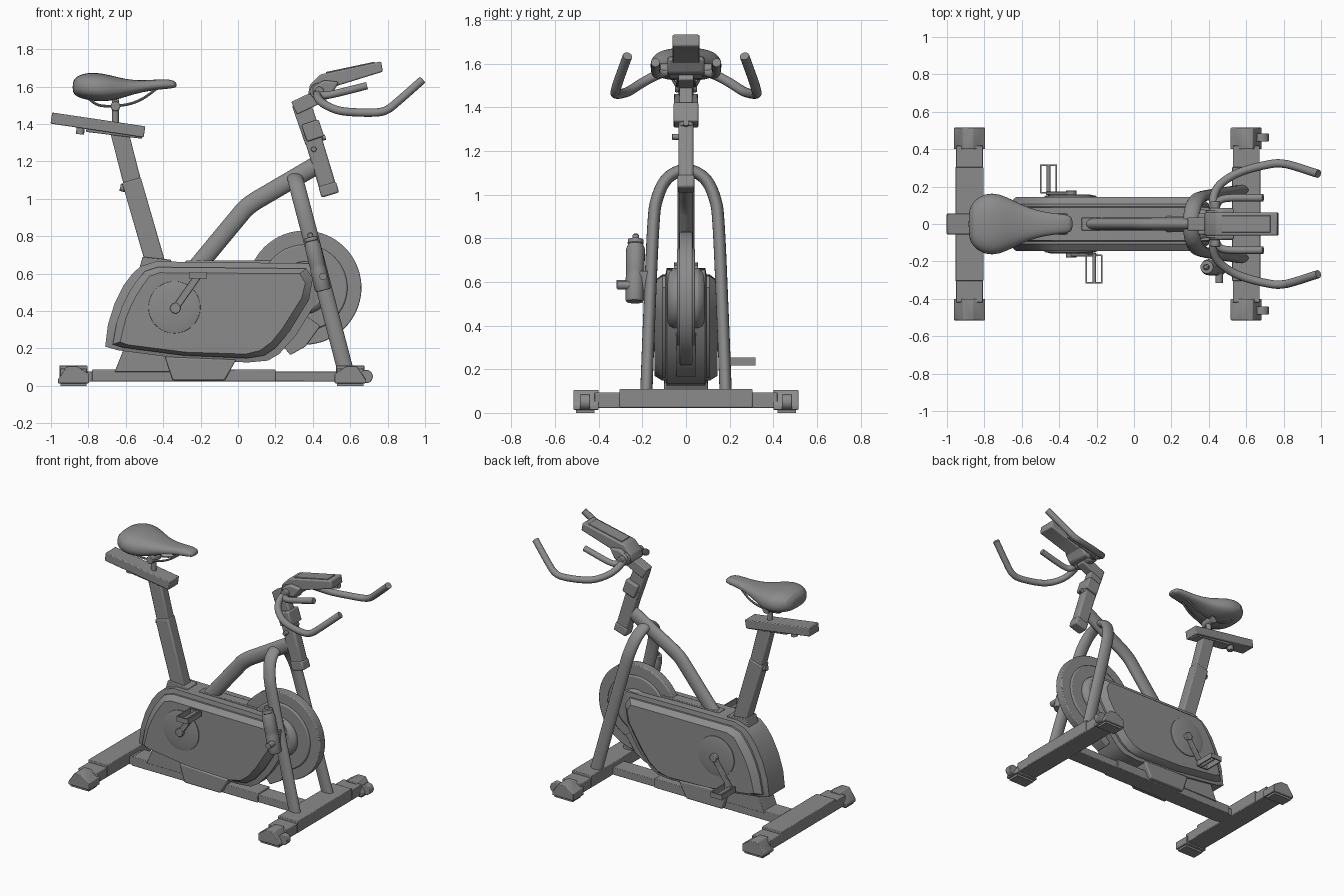
import bpy, bmesh, math
from mathutils import Vector as V

X, Y, Z = V((1, 0, 0)), V((0, 1, 0)), V((0, 0, 1))
DARK = bpy.data.materials.new("dark_grey")
DARK.diffuse_color = (0.26, 0.26, 0.26, 1)


def loft(name, rings, bevel=0.0, subsurf=0):
    """Skin closed rings of points, cap both ends, smooth by angle."""
    bm = bmesh.new()
    vs = [[bm.verts.new(p) for p in r] for r in rings]
    n = len(rings[0])
    for a, b in zip(vs, vs[1:]):
        for i in range(n):
            j = (i + 1) % n
            bm.faces.new((a[i], a[j], b[j], b[i]))
    bm.faces.new(vs[0])
    bm.faces.new(vs[-1])
    bmesh.ops.recalc_face_normals(bm, faces=bm.faces)
    me = bpy.data.meshes.new(name)
    bm.to_mesh(me)
    bm.free()
    me.materials.append(DARK)
    ob = bpy.data.objects.new(name, me)
    bpy.context.collection.objects.link(ob)
    bpy.ops.object.select_all(action='DESELECT')
    ob.select_set(True)
    bpy.context.view_layer.objects.active = ob
    bpy.ops.object.shade_smooth_by_angle(angle=math.radians(35))
    if bevel:
        m = ob.modifiers.new("bevel", 'BEVEL')
        m.width, m.segments, m.limit_method = bevel, 2, 'ANGLE'
    if subsurf:
        m = ob.modifiers.new("subsurf", 'SUBSURF')
        m.levels = m.render_levels = subsurf
    return ob


def prism(name, prof, y0, y1, bevel=0.004):
    """Extrude an xz profile along y."""
    return loft(name, [[V((x, y, z)) for x, z in prof] for y in (y0, y1)], bevel)


def smooth_path(pts, k=6):
    """Catmull-Rom through the points."""
    p = [2 * pts[0] - pts[1]] + pts + [2 * pts[-1] - pts[-2]]
    out = []
    for i in range(1, len(p) - 2):
        a, b, c, d = p[i - 1:i + 3]
        for s in range(k):
            t = s / k
            out.append(0.5 * (2 * b + (c - a) * t + (2 * a - 5 * b + 4 * c - d) * t * t
                              + (3 * b - a - 3 * c + d) * t ** 3))
    return out + [pts[-1]]


def sweep(name, pts, a, b=None, n=16, ref=Y, curve=False, scale=None, bevel=0.0):
    """Sweep a box (n=4) or ellipse; a is the half size along ref, b across it."""
    b = b or a
    pts = [V(p) for p in pts]
    if curve:
        pts = smooth_path(pts)
    if n == 4:
        sec = [(-a, -b), (a, -b), (a, b), (-a, b)]
    else:
        sec = [(a * math.cos(2 * math.pi * i / n), b * math.sin(2 * math.pi * i / n)) for i in range(n)]
    rings = []
    for i, p in enumerate(pts):
        t = (pts[min(i + 1, len(pts) - 1)] - pts[max(i - 1, 0)]).normalized()
        u = (ref - t * ref.dot(t)).normalized()
        w = t.cross(u)
        k = scale[i] if scale else 1
        rings.append([p + (u * c + w * d) * k for c, d in sec])
    return loft(name, rings, bevel)


def disc(name, x, z, y0, y1, r, n=48, bevel=0.004):
    return sweep(name, [(x, y0, z), (x, y1, z)], r, n=n, ref=X, bevel=bevel)


# floor bars with end caps and transport wheels
for name, cx, s in (("rear", -0.88, 1), ("front", 0.60, -1)):
    sweep(name + "_floor_bar", [(cx, -0.305, 0.067), (cx, 0.305, 0.067)], 0.075, 0.042, 4, X, bevel=0.004)
    sweep(name + "_bar_inner", [(cx, -0.42, 0.058), (cx, 0.42, 0.058)], 0.072, 0.035, 4, X, bevel=0.004)
    cap = [(-.083, .014), (-.083, .035), (-.035, .105), (.02, .105), (.083, .065), (.083, .014)]
    for side in (-1, 1):
        prism(name + "_end_cap", [(cx + s * x, z) for x, z in cap], side * 0.40, side * 0.515)
        prism(name + "_foot_pad", [(cx - .07, 0), (cx + .07, 0), (cx + .07, .02), (cx - .07, .02)],
              side * 0.42, side * 0.505, 0)
for side in (-1, 1):
    disc("transport_wheel", 0.685, 0.05, side * 0.44, side * 0.485, 0.036, 24)

# base rail, centre shroud and housing plinth
sweep("base_rail", [(-0.85, 0, 0.05), (0.58, 0, 0.05)], 0.06, 0.026, 4, bevel=0.004)
sweep("rail_sleeve", [(-0.78, 0, 0.055), (0.20, 0, 0.055)], 0.068, 0.032, 4, bevel=0.004)
prism("centre_shroud", [(-.35, .03), (-.07, .03), (-.01, .14), (-.39, .155)], -0.10, 0.10, 0.008)
prism("housing_plinth", [(-.66, .075), (-.30, .075), (-.30, .18), (-.61, .20)], -0.075, 0.075)

# drive housing: stepped rim with a chamfered side panel each side
rim = [(-.71, .21), (-.695, .33), (-.66, .44), (-.61, .54), (-.565, .60), (-.52, .64), (-.44, .665), (.40, .655),
       (.44, .60), (.42, .45), (.31, .27), (.22, .17), (.16, .135), (.05, .125), (-.30, .145), (-.64, .19)]
panel = [(-.63, .235), (-.60, .36), (-.575, .42), (-.545, .48), (-.51, .535), (-.475, .585), (-.42, .605), (.33, .60),
         (.36, .55), (.34, .47), (.24, .31), (.18, .235), (.12, .19), (.04, .17), (-.28, .18), (-.59, .22)]
mid = [(r[0] * .5 + p[0] * .5, r[1] * .5 + p[1] * .5) for r, p in zip(rim, panel)]
rings = [(-.145, panel), (-.108, mid), (-.094, mid), (-.088, rim), (.088, rim), (.094, mid), (.108, mid), (.145, panel)]
loft("drive_housing", [[V((x, y, z)) for x, z in pr] for y, pr in rings])
sweep("housing_top_strip", [(-.28, 0, .655), (.36, 0, .655)], 0.035, 0.015, 4, bevel=0.004)
prism("seat_post_collar", [(-.53, .62), (-.34, .62), (-.36, .675), (-.51, .69)], -0.055, 0.055)

# flywheel with raised ring and hub
FX, FZ = 0.355, 0.525
disc("flywheel", FX, FZ, -0.03, 0.03, 0.305, 80, 0.006)
disc("flywheel_ring", FX, FZ, -0.042, 0.042, 0.23, 64, 0.008)
disc("flywheel_hub", FX, FZ, -0.085, 0.085, 0.14, 48, 0.03)
disc("flywheel_axle", FX, FZ, -0.11, 0.11, 0.03, 24)
prism("flywheel_guard", [(.20, .26), (.28, .165), (.36, .21), (.44, .32), (.30, .42)], -0.045, 0.045)

# front legs: one oval tube bent into an arch
half = [(-.182, .09), (-.168, .45), (-.15, .85), (-.133, .98), (-.085, 1.075), (0, 1.113)]
arch = half + [(-y, z) for y, z in half[-2::-1]]
sweep("front_leg_arch", [(.57 - .262 * (z - .1), y, z) for y, z in arch], 0.043, 0.028, 20, X, True)

# main frame tube with a bend
sweep("main_frame_tube", [(-.25, 0, .60), (-.13, 0, .745), (0, 0, .902), (.04, 0, .948), (.085, 0, .983),
                          (.14, 0, 1.016), (.28, 0, 1.098), (.42, 0, 1.18)],
      0.034, 0.049, 20, curve=True)

# handlebar post: sleeve, clamp, bent neck
sweep("head_tube", [(.49, 0, 1.03), (.39, 0, 1.36)], 0.035, 0.046, 4, bevel=0.012)
sweep("head_tube_cap", [(.494, 0, 1.02), (.476, 0, 1.08)], 0.039, 0.049, 4, bevel=0.01)
sweep("handlebar_post", [(.41, 0, 1.30), (.335, 0, 1.515)], 0.03, 0.05, 4, bevel=0.008)
sweep("post_clamp", [(.415, 0, 1.32), (.385, 0, 1.41)], 0.057, 0.048, 4, bevel=0.008)
sweep("handlebar_neck", [(.30, 0, 1.485), (.46, 0, 1.56)], 0.035, 0.037, 4, bevel=0.006)
disc("post_knob", .405, 1.265, -0.065, 0.03, 0.014, 16)
sweep("post_pin", [(.42, 0, 1.315), (.468, 0, 1.33)], 0.014)

# console
prism("console", [(.375, 1.56), (.385, 1.61), (.44, 1.665), (.765, 1.735), (.775, 1.68), (.50, 1.595), (.45, 1.55)],
      -0.062, 0.062, 0.008)
sweep("console_screen", [(.47, 0, 1.672), (.73, 0, 1.727)], 0.045, 0.006, 4, bevel=0.003)
prism("console_cradle", [(.40, 1.535), (.40, 1.60), (.46, 1.635), (.54, 1.625), (.50, 1.555)], -0.085, 0.085, 0.012)
disc("handlebar_clamp", .43, 1.575, -0.075, 0.075, 0.045, 24)

# handlebars and inner grips
disc("handlebar_crossbar", .435, 1.575, -0.12, 0.12, 0.025, 20)
for s in (-1, 1):
    bar = [(.43, .06, 1.575), (.425, .14, 1.545), (.455, .205, 1.51), (.53, .26, 1.475), (.62, .295, 1.463),
           (.74, .322, 1.462), (.80, .322, 1.478), (.86, .308, 1.525), (.985, .268, 1.635)]
    sweep("handlebar", [(x, s * y, z) for x, y, z in bar], 0.022, ref=Z, curve=True)
    grip = [(.435, .07, 1.57), (.45, .115, 1.555), (.50, .138, 1.558), (.69, .14, 1.605)]
    sweep("inner_grip", [(x, s * y, z) for x, y, z in grip], 0.02, ref=Z, curve=True)

# seat post and slider
sweep("seat_post_sleeve", [(-.425, 0, .60), (-.57, 0, 1.10)], 0.04, 0.052, 4, bevel=0.008)
sweep("seat_post", [(-.55, 0, 1.03), (-.635, 0, 1.36)], 0.034, 0.048, 4, bevel=0.008)
sweep("seat_post_knob", [(-.60, 0, 1.055), (-.63, 0, 1.062)], 0.02)
sweep("seat_slider", [(-.998, 0, 1.432), (-.50, 0, 1.358)], 0.055, 0.03, 4, bevel=0.005)
sweep("slider_lower", [(-.81, 0, 1.382), (-.51, 0, 1.345)], 0.04, 0.024, 4, bevel=0.004)
sweep("slider_knob", [(-.84, 0, 1.39), (-.845, 0, 1.345)], 0.022)
sweep("saddle_stem", [(-.655, 0, 1.37), (-.655, 0, 1.53)], 0.018)
disc("saddle_clamp", -.655, 1.495, -0.05, 0.05, 0.026, 20)

# saddle lofted along x: x, half width, top, bottom
stations = [(-.885, .07, 1.625, 1.57), (-.865, .12, 1.658, 1.545), (-.80, .168, 1.678, 1.525), (-.72, .165, 1.672, 1.518),
            (-.64, .125, 1.65, 1.53), (-.56, .085, 1.633, 1.56), (-.46, .06, 1.636, 1.58), (-.38, .054, 1.642, 1.588),
            (-.34, .045, 1.632, 1.592), (-.328, .025, 1.618, 1.60)]
rings = []
for x, w, top, bot in stations:
    rim_z = bot + (top - bot) * 0.45
    ring = []
    for i in range(20):
        c, s = math.cos(math.pi * i / 10), math.sin(math.pi * i / 10)
        h = (top - rim_z) if s > 0 else (rim_z - bot)
        ring.append(V((x, w * math.copysign(abs(c) ** .8, c), rim_z + h * math.copysign(abs(s) ** .8, s))))
    rings.append(ring)
loft("saddle", rings, subsurf=1)
for s in (-1, 1):
    rail = [(-.81, s * .07, 1.545), (-.74, s * .045, 1.50), (-.62, s * .04, 1.50), (-.52, s * .035, 1.53), (-.42, s * .02, 1.60)]
    sweep("saddle_rail", rail, 0.007, n=8, curve=True)

# crank covers, cranks and hollow pedals
CX, CZ = -.335, .415
disc("crank_axle", CX, CZ, -0.18, 0.18, 0.028, 24)
for s, px, pz in ((-1, -.213, .59), (1, -.457, .235)):
    loft("crank_cover", [[V((-.34 + r * math.cos(math.pi * i / 24), s * y, .42 + r * math.sin(math.pi * i / 24)))
                          for i in range(48)] for r, y in ((.14, .14), (.138, .15), (.105, .157))])
    sweep("crank_arm", [(CX, s * .165, CZ), (px, s * .165, pz)], .009, .018, 4, bevel=.004)
    disc("pedal_axle", px, pz, s * .155, s * .315, .01, 16, 0)
    for dx in (-.041, .041):
        sweep("pedal_plate", [(px + dx, s * .165, pz), (px + dx, s * .318, pz)], .004, .019, 4, X)
    for y in (.168, .315):
        sweep("pedal_end", [(px - .043, s * y, pz), (px + .043, s * y, pz)], .004, .017, 4)

# water bottle and its holder on the front leg
b0, b1 = V((.455, -.235, .51)), V((.383, -.23, .82))
prof = [(0, .9), (.03, 1), (.35, 1), (.38, .96), (.45, .96), (.48, 1), (.78, 1), (.85, .8), (.86, .86),
        (.92, .8), (.925, .35), (.98, .35), (1, .2)]
sweep("water_bottle", [b0.lerp(b1, t) for t, r in prof], .043, n=24, scale=[r for t, r in prof])
sweep("bottle_bracket", [(.445, -.15, .60), (.44, -.22, .60)], .02, .05, 4, X)
sweep("resistance_knob", [(.455, -.24, .585), (.455, -.315, .585)], .02, n=16, ref=X)
